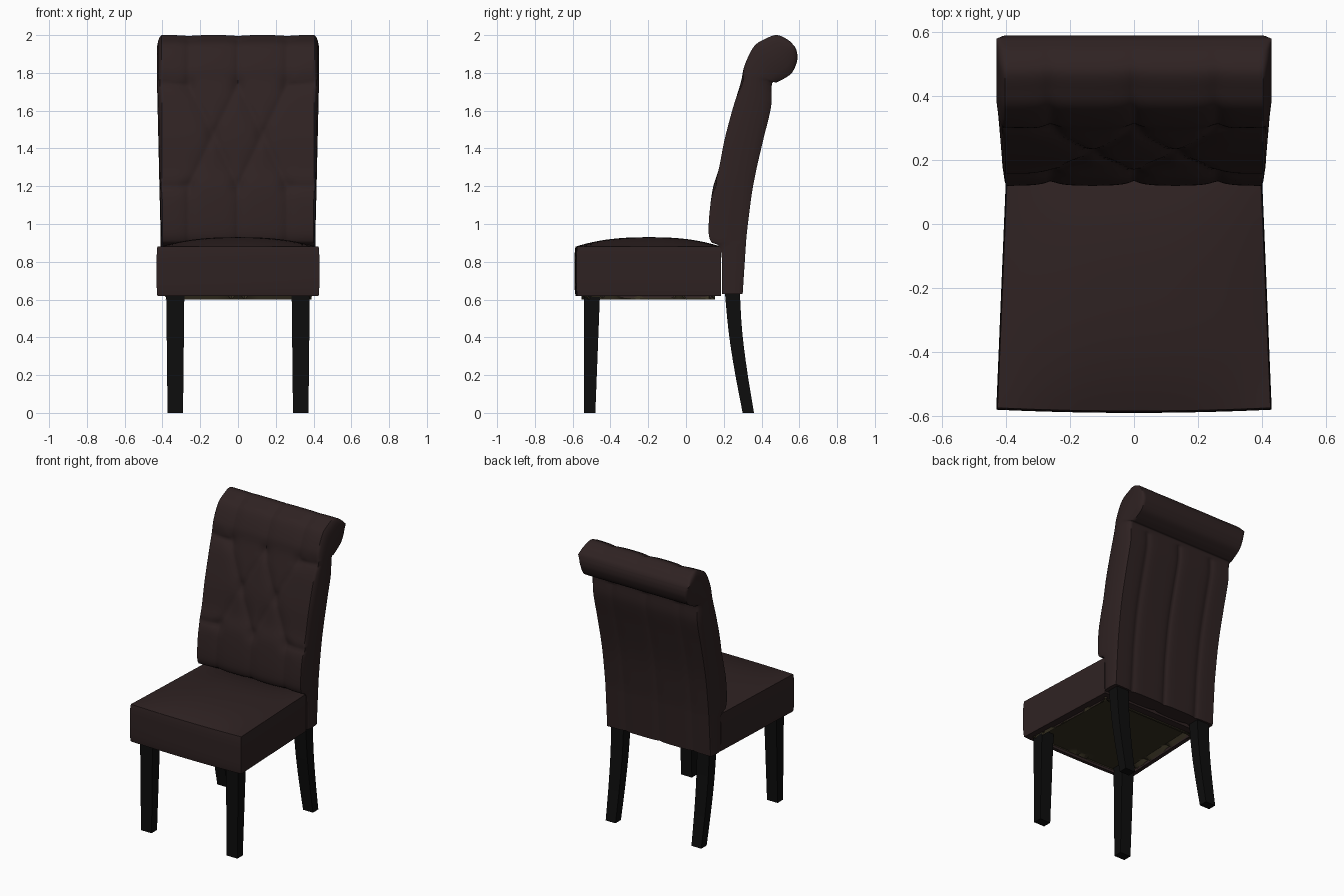
import bpy
import bmesh
import math
from mathutils import Vector

cube = bpy.data.objects.get("Cube")
if cube:
    bpy.data.objects.remove(cube, do_unlink=True)


def material(name, rgb):
    mat = bpy.data.materials.new(name)
    mat.use_nodes = True
    mat.diffuse_color = (*rgb, 1)
    bsdf = mat.node_tree.nodes["Principled BSDF"]
    bsdf.inputs["Base Color"].default_value = (*rgb, 1)
    bsdf.inputs["Roughness"].default_value = 0.6
    return mat


leather = material("dark brown leather", (0.028, 0.016, 0.016))
black_wood = material("black wood", (0.004, 0.004, 0.004))
lining = material("olive lining", (0.036, 0.029, 0.015))


def finish(bm, name, mats, smooth_angle=None):
    bmesh.ops.recalc_face_normals(bm, faces=bm.faces)
    mesh = bpy.data.meshes.new(name)
    bm.to_mesh(mesh)
    bm.free()
    obj = bpy.data.objects.new(name, mesh)
    bpy.context.collection.objects.link(obj)
    for mat in mats:
        mesh.materials.append(mat)
    if smooth_angle:
        bpy.ops.object.select_all(action='DESELECT')
        obj.select_set(True)
        bpy.context.view_layer.objects.active = obj
        bpy.ops.object.shade_smooth_by_angle(angle=math.radians(smooth_angle))
    return obj


def loft(bm, rings):
    """Skin closed rings of points and cap both ends."""
    loops = [[bm.verts.new(p) for p in ring] for ring in rings]
    n = len(loops[0])
    for a, b in zip(loops, loops[1:]):
        for i in range(n):
            j = (i + 1) % n
            bm.faces.new((a[i], a[j], b[j], b[i]))
    bm.faces.new(loops[0])
    bm.faces.new(loops[-1])


def spline(points, steps):
    """Catmull-Rom samples through the points."""
    pts = [points[0], *points, points[-1]]
    out = []
    for a, b, c, d in zip(pts, pts[1:], pts[2:], pts[3:]):
        for k in range(steps):
            t = k / steps
            out.append(b + ((c - a) * t + (a * 2 - b * 5 + c * 4 - d) * t ** 2
                            + (b * 3 - a - c * 3 + d) * t ** 3) / 2)
    return out + [points[-1]]


# Backrest: tufted front, seamed rear, rolled top
# each station: front y, front z, rear y, rear z
stations = [Vector(s) for s in (
    (.19, .63, .30, .63), (.185, .86, .315, .86), (.13, .91, .32, .93),
    (.12, 1, .33, 1.02), (.14, 1.18, .35, 1.17), (.175, 1.3, .375, 1.3),
    (.205, 1.45, .41, 1.45), (.25, 1.62, .45, 1.62), (.29, 1.75, .455, 1.74),
    (.31, 1.84, .48, 1.75), (.36, 1.94, .52, 1.77), (.42, 1.98, .56, 1.8),
    (.48, 2, .585, 1.85), (.54, 1.975, .59, 1.89), (.575, 1.94, .585, 1.92))]

HIGH, MID, LOW = 1.73, 1.47, 1.2
creases, buttons = [], []


def crease(x0, z0, x1, z1):
    creases.append((Vector((x0, z0)), Vector((x1, z1))))


for x in (-.26, 0, .26):
    crease(x, HIGH, x, 2.1)
    crease(x, LOW, x, .6)
    buttons += [Vector((x, HIGH)), Vector((x, LOW))]
for s in (-1, 1):
    buttons.append(Vector((s * .13, MID)))
    for x in (0, s * .26):
        crease(x, HIGH, s * .13, MID)
        crease(s * .13, MID, x, LOW)
    crease(s * .26, HIGH, s * .45, HIGH + .02)
    crease(s * .26, LOW, s * .45, LOW)


def tuft(x, z):
    p = Vector((x, z))
    near = 1
    for a, b in creases:
        ab = b - a
        t = max(0, min(1, (p - a).dot(ab) / ab.length_squared))
        near = min(near, (p - a - ab * t).length)
    hole = min((p - b).length for b in buttons)
    return .016 * math.exp(-near / .03) + .014 * math.exp(-(hole / .04) ** 2)


def rear_seam(x):
    return .012 * math.exp(-min(abs(abs(x) - .26), abs(x)) / .02)


COLS = 64
rings = []
samples = spline(stations, 9)
for i, s in enumerate(samples):
    front, rear = Vector((0, s[0], s[1])), Vector((0, s[2], s[3]))
    inward = (rear - front).normalized()
    rise = min(1, max(0, (s[1] - .9) / .9))
    half = .4 + .004 * rise
    bulge = .009 + .017 * rise
    fade = min(1, (len(samples) - 1 - i) / 40)
    seam_fade = 1 if s[3] < 1.73 else 0
    xs = [half * (2 * k / COLS - 1) for k in range(COLS + 1)]
    side = [(t, half + bulge * math.sin(math.pi * t) ** .6)
            for t in (.06, .2, .5, .8, .94)]
    ring = [front + inward * tuft(x, s[1]) * fade + Vector((x, 0, 0)) for x in xs]
    ring += [front.lerp(rear, t) + Vector((w, 0, 0)) for t, w in side]
    ring += [rear - inward * rear_seam(x) * seam_fade + Vector((x, 0, 0))
             for x in reversed(xs)]
    ring += [front.lerp(rear, t) - Vector((w, 0, 0)) for t, w in reversed(side)]
    rings.append(ring)
bm = bmesh.new()
loft(bm, rings)
finish(bm, "backrest", [leather], 50)

# Seat: tapered box with crowned top, bowed front and recessed lining below
bm = bmesh.new()
bmesh.ops.create_cube(bm, size=2)
bmesh.ops.subdivide_edges(bm, edges=bm.edges[:], cuts=23, use_grid_fill=True)
for v in bm.verts:
    u, w, h = v.co
    crown = (1 - abs(u) ** 2.5) * (1 - abs(w) ** 2.5)
    belly = 1 - h ** 4
    y = -.195 + .38 * w
    if w < 0:
        y += w * (.01 * (1 - u * u) + .006 * belly)
    x = u * (.411 - .016 * w + .004 * belly)
    if abs(u) > .99 and abs(y + .18) < .012:
        x -= u * .006
    z = .75 + .13 * h + (.05 * crown if h > .99 else 0)
    v.co = (x, y, z)
bm.normal_update()
under = [f for f in bm.faces if f.normal.z < -.9]
bmesh.ops.inset_region(bm, faces=under, thickness=.05)
bmesh.ops.inset_region(bm, faces=under, thickness=.002, depth=-.02)
for f in under:
    f.material_index = 1
seat = finish(bm, "seat", [leather, lining], 40)
bevel = seat.modifiers.new("soft edges", 'BEVEL')
bevel.width = .012
bevel.segments = 3
bevel.limit_method = 'ANGLE'
bevel.angle_limit = math.radians(50)

# Legs: straight tapered front pair, swept rear pair
# each section: z, near y, far y, half thickness across
front_leg = [(0, -.54, -.48, .041), (.64, -.54, -.455, .048)]
rear_leg = [Vector(p) for p in (
    (0, .3, .36, .038), (.18, .265, .33, .041), (.36, .235, .305, .044),
    (.5, .218, .292, .046), (.65, .205, .285, .048))]
for side, sign in (("left", 1), ("right", -1)):
    for name, sections in (("front", front_leg), ("rear", spline(rear_leg, 2))):
        bm = bmesh.new()
        cx = sign * .332
        loft(bm, [[(cx - r, a, z), (cx + r, a, z), (cx + r, b, z), (cx - r, b, z)]
                  for z, a, b, r in sections])
        finish(bm, f"{name}_leg_{side}", [black_wood], 25)
